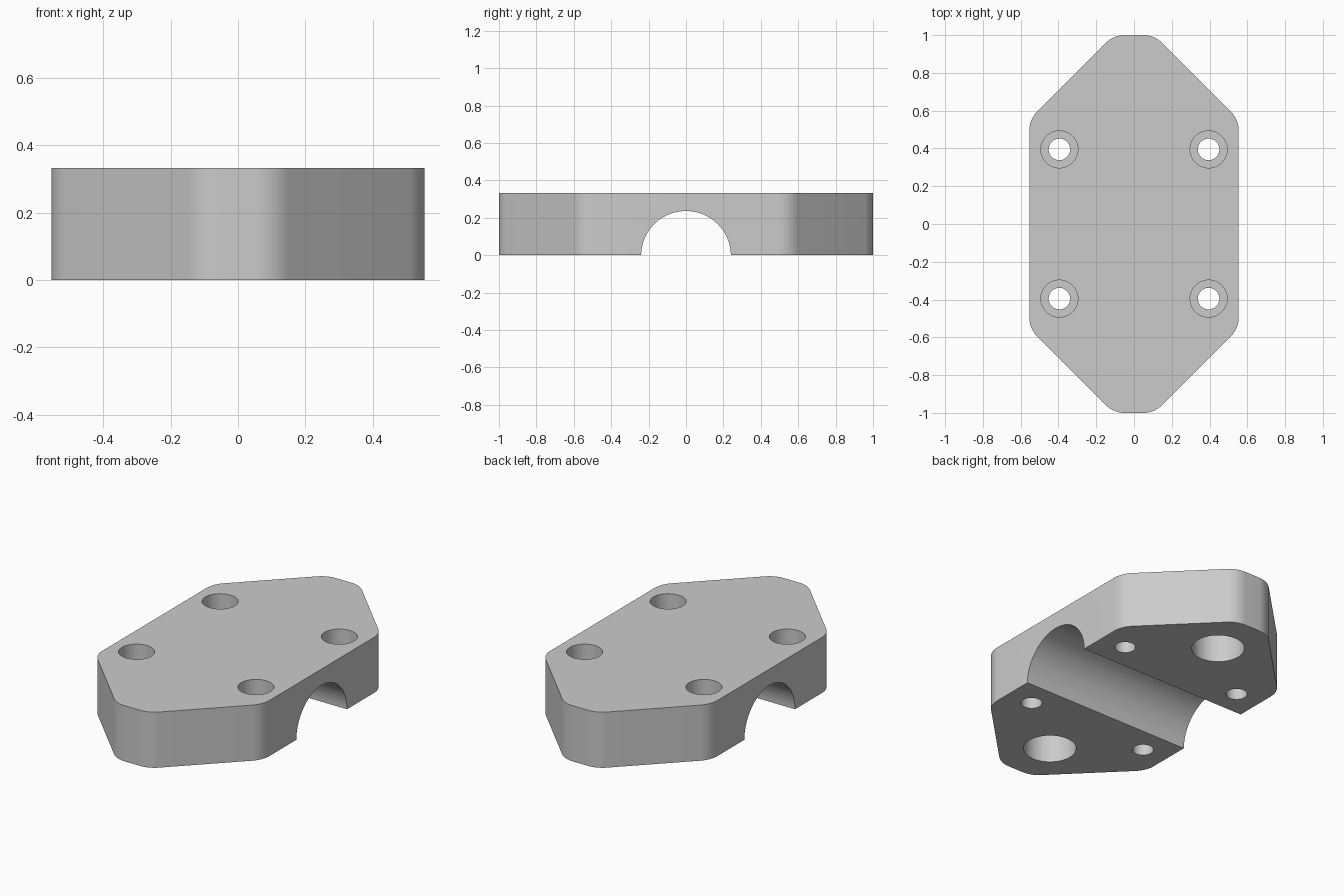
import bpy, bmesh, math
from mathutils import Matrix, Vector

if "Cube" in bpy.data.objects:
    bpy.data.objects.remove(bpy.data.objects["Cube"])

HALF_W, HALF_L, HEIGHT = 0.554, 1.0, 0.333
SHOULDER, TIP, FILLET = 0.554, 0.108, 0.143
BOLT, MAGNET_Y = 0.395, 0.71

grey = bpy.data.materials.new("plain grey")
grey.use_nodes = True
colour = (0.6, 0.6, 0.6, 1)
grey.diffuse_color = colour
grey.node_tree.nodes["Principled BSDF"].inputs["Base Color"].default_value = colour


def make_object(name, bm):
    mesh = bpy.data.meshes.new(name)
    bmesh.ops.recalc_face_normals(bm, faces=bm.faces)
    bm.to_mesh(mesh)
    bm.free()
    mesh.materials.append(grey)
    obj = bpy.data.objects.new(name, mesh)
    bpy.context.collection.objects.link(obj)
    return obj


def rounded_outline(corners, radius, steps=10):
    """Replace every corner of a convex polygon by a tangent arc."""
    points = []
    for i, corner in enumerate(corners):
        a = (corners[i - 1] - corner).normalized()
        b = (corners[(i + 1) % len(corners)] - corner).normalized()
        half = a.angle(b) / 2
        centre = corner + (a + b).normalized() * radius / math.sin(half)
        start = corner + a * radius / math.tan(half) - centre
        sweep = math.pi - 2 * half
        for s in range(steps + 1):
            points.append(centre + Matrix.Rotation(sweep * s / steps, 3, 'Z') @ start)
    return points


def cylinder(name, radius, depth, matrix, sides=64):
    bm = bmesh.new()
    bmesh.ops.create_cone(bm, cap_ends=True, segments=sides, radius1=radius,
                          radius2=radius, depth=depth, matrix=matrix)
    obj = make_object(name, bm)
    obj.hide_render = True
    return obj


def upright(name, radius, x, y, z0, z1):
    return cylinder(name, radius, z1 - z0, Matrix.Translation((x, y, (z0 + z1) / 2)))


# Clamp block: hexagon-like plate with rounded vertical corners
quarter = [(HALF_W, SHOULDER), (TIP, HALF_L)]
corners = [Vector((x, y, 0)) for x, y in quarter]
corners += [Vector((-c.x, c.y, 0)) for c in reversed(corners)]
corners += [-c for c in corners]
bm = bmesh.new()
base = bm.faces.new([bm.verts.new(p) for p in rounded_outline(corners, FILLET)])
top = bmesh.ops.extrude_face_region(bm, geom=[base])["geom"]
bmesh.ops.translate(bm, vec=(0, 0, HEIGHT),
                    verts=[v for v in top if isinstance(v, bmesh.types.BMVert)])
block = make_object("clamp_block", bm)

# Half-round channel across the underside
cutters = [cylinder("channel_cutter", 0.24, 2,
                    Matrix.Translation((0, 0, -0.004)) @ Matrix.Rotation(math.pi / 2, 4, 'Y'), 128)]

# Bolt holes with counterbores, and blind pockets underneath
for y in (-1, 1):
    for x in (-1, 1):
        cutters.append(upright("bolt_cutter", 0.057, x * BOLT, y * BOLT, -0.1, HEIGHT + 0.1))
        cutters.append(upright("counterbore_cutter", 0.098, x * BOLT, y * BOLT,
                               HEIGHT - 0.14, HEIGHT + 0.1))
    cutters.append(upright("pocket_cutter", 0.143, 0, y * MAGNET_Y, -0.1, 0.168))

for cutter in cutters:
    mod = block.modifiers.new(cutter.name, 'BOOLEAN')
    mod.operation = 'DIFFERENCE'
    mod.solver = 'EXACT'
    mod.object = cutter

# Apply the cuts and drop the helpers
bpy.context.view_layer.update()
evaluated = block.evaluated_get(bpy.context.evaluated_depsgraph_get())
final = bpy.data.meshes.new_from_object(evaluated)
block.modifiers.clear()
block.data = final
for cutter in cutters:
    bpy.data.objects.remove(cutter)

bpy.ops.object.select_all(action='DESELECT')
block.select_set(True)
bpy.context.view_layer.objects.active = block
bpy.ops.object.shade_smooth_by_angle(angle=math.radians(30))
